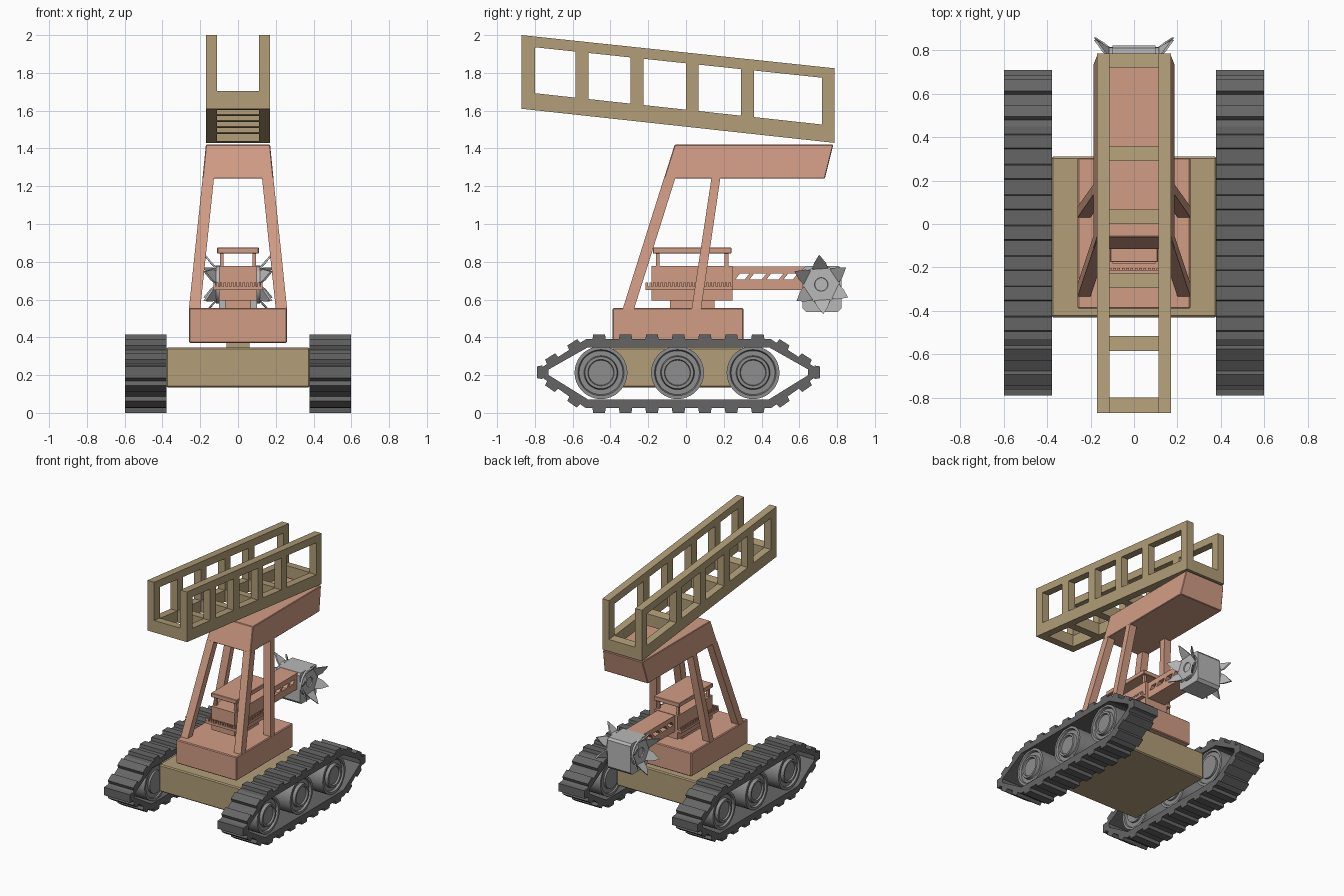
import bpy, bmesh, math
from mathutils import Vector

if "Cube" in bpy.data.objects:
    bpy.data.objects.remove(bpy.data.objects["Cube"])


def material(name, rgb):
    m = bpy.data.materials.new(name)
    m.diffuse_color = (*rgb, 1)
    m.use_nodes = True
    m.node_tree.nodes["Principled BSDF"].inputs["Base Color"].default_value = m.diffuse_color
    return m


TAN = material("tan", (0.445, 0.342, 0.19))
SALMON = material("salmon", (0.64, 0.335, 0.235))
TRACK = material("track_grey", (0.13, 0.13, 0.13))
WHEEL = material("wheel_grey", (0.27, 0.27, 0.27))
STEEL = material("light_steel", (0.48, 0.48, 0.48))


def mesh(name, verts, faces, mat, bevel=0.0):
    me = bpy.data.meshes.new(name)
    me.from_pydata(verts, [], faces)
    bm = bmesh.new()
    bm.from_mesh(me)
    bmesh.ops.recalc_face_normals(bm, faces=bm.faces)
    bm.to_mesh(me)
    bm.free()
    ob = bpy.data.objects.new(name, me)
    bpy.context.collection.objects.link(ob)
    me.materials.append(mat)
    if bevel:
        b = ob.modifiers.new("bevel", 'BEVEL')
        b.width = bevel
        b.segments = 1
    return ob


def loft(name, a, b, mat, bevel=0.0):
    """Closed solid between two matching outlines."""
    n = len(a)
    faces = [tuple(range(n)), tuple(range(n, 2 * n))]
    faces += [(i, (i + 1) % n, n + (i + 1) % n, n + i) for i in range(n)]
    return mesh(name, list(a) + list(b), faces, mat, bevel)


def prism(name, pts, x0, x1, mat, bevel=0.0):
    """Side outline (y, z) extruded along x."""
    return loft(name, [(x0, *p) for p in pts], [(x1, *p) for p in pts], mat, bevel)


def box(name, x, y, z, mat, bevel=0.0):
    return prism(name, [(y[0], z[0]), (y[1], z[0]), (y[1], z[1]), (y[0], z[1])], *x, mat, bevel)


def rect(x, y, z):
    return [(x[0], y[0], z), (x[1], y[0], z), (x[1], y[1], z), (x[0], y[1], z)]


def panel(name, ys, rows, x0, x1, mat, skew=0.0):
    """Plate with window holes in every odd column of the middle row."""
    pts = []
    for i, y in enumerate(ys):
        inner = 0 < i < len(ys) - 1
        for r, z in enumerate(rows(y)):
            pts.append((y + (skew if inner and r >= 2 else 0), z))
    n = len(pts)
    solid = {(c, r) for c in range(len(ys) - 1) for r in range(3) if not (r == 1 and c % 2)}
    verts = [(x0, *p) for p in pts] + [(x1, *p) for p in pts]
    faces = []
    for c, r in solid:
        k = c * 4 + r
        quad = [k, k + 4, k + 5, k + 1]
        faces += [quad, [v + n for v in quad]]
        for (a, b), nb in zip(zip(quad, quad[1:] + quad[:1]),
                              [(c, r - 1), (c + 1, r), (c, r + 1), (c - 1, r)]):
            if nb not in solid:
                faces.append([a, b, b + n, a + n])
    return mesh(name, verts, faces, mat)


def lathe(name, prof, y, z, mat, seg=36):
    """Profile (x, radius) turned about an x-directed axle."""
    verts = [(x, y + r * math.cos(2 * math.pi * s / seg), z + r * math.sin(2 * math.pi * s / seg))
             for x, r in prof for s in range(seg)]
    faces = [tuple(range(seg)), tuple(range(len(verts) - seg, len(verts)))]
    for i in range(len(prof) - 1):
        for s in range(seg):
            t = (s + 1) % seg
            faces.append((i * seg + s, i * seg + t, (i + 1) * seg + t, (i + 1) * seg + s))
    ob = mesh(name, verts, faces, mat)
    bpy.context.view_layer.objects.active = ob
    ob.select_set(True)
    bpy.ops.object.shade_smooth_by_angle(angle=math.radians(35))
    ob.select_set(False)
    return ob


# Tracks: belt loop, tread pads, three road wheels per side
outer = [(-.765, .24), (-.53, .39), (.45, .39), (.685, .24),
         (.685, .19), (.45, .025), (-.53, .025), (-.765, .19)]
inner = [(-.727, .23), (-.52, .347), (.44, .347), (.647, .23),
         (.647, .2), (.44, .072), (-.52, .072), (-.727, .2)]
counts = [2, 7, 2, 1, 2, 7, 2, 1]
for side, label in ((1, "right"), (-1, "left")):
    xa, xb = side * .378, side * .598
    n = 8
    verts = [(x, *p) for x in (xa, xb) for ring in (outer, inner) for p in ring]
    faces = []
    for i in range(n):
        j = (i + 1) % n
        faces += [(i, j, j + n, i + n), (i + 2*n, j + 2*n, j + 3*n, i + 3*n),
                  (i, j, j + 2*n, i + 2*n), (i + n, j + n, j + 3*n, i + 3*n)]
    mesh(label + "_track_belt", verts, faces, TRACK)
    for i in range(n):
        a, b = Vector(outer[i]), Vector(outer[(i + 1) % n])
        d = (b - a).normalized()
        up = Vector((-d.y, d.x))
        for k in range(counts[i]):
            c = a.lerp(b, (k + .5) / counts[i])
            prism(label + "_tread_pad", [c - d*.036 - up*.004, c + d*.036 - up*.004,
                                         c + d*.031 + up*.025, c - d*.031 + up*.025], xa, xb, TRACK)
    for y in (-.45, -.045, .355):
        prof = [(.385, .085), (.4, .085), (.4, .118), (.39, .122), (.39, .14), (.578, .14),
                (.578, .122), (.562, .116), (.562, .09), (.585, .085), (.585, .07), (.572, .066)]
        lathe(label + "_road_wheel", [(side * x, r) for x, r in prof], y, .213, WHEEL)

# Chassis, swivel and base
box("chassis", (-.38, .38), (-.43, .31), (.135, .345), TAN, .008)
box("base_swivel", (-.06, .06), (-.1, .02), (.34, .375), TAN)
box("base", (-.26, .26), (-.39, .305), (.37, .555), SALMON, .006)

# Four leaning legs and the tapered head they carry
for s, label in ((1, "right"), (-1, "left")):
    for part, yb, yt in (("front", (-.335, -.275), (-.116, -.056)), ("rear", (.03, .08), (.135, .182))):
        loft(f"{part}_{label}_leg", rect((s * .2, s * .26), yb, .55),
             rect((s * .127, s * .187), yt, 1.245), SALMON)
loft("head", rect((-.188, .188), (-.117, .735), 1.24), rect((-.17, .17), (-.06, .78), 1.42), SALMON, .004)

# Sloping launch rail cage: two windowed sides and the cross bars
cols = [-.87, -.80, -.585, -.515, -.295, -.225, 0, .067, .29, .36, .72, .785]


def low(y):
    return 1.61 - .109 * (y + .87)


def cage_rows(y):
    top = 2.0 - .106 * (y + .87)
    return [low(y), low(y) + .09, top - .057, top]


for s, label in ((1, "right"), (-1, "left")):
    panel(label + "_rail_side", cols, cage_rows, s * .112, s * .17, TAN)
for i in range(0, len(cols), 2):
    y0, y1 = cols[i], cols[i + 1]
    prism("rail_cross_bar", [(y0, low(y0)), (y1, low(y1)), (y1, low(y1) + .093), (y0, low(y0) + .093)],
          -.113, .113, TAN)

# Small turret with toothed rim and roof on posts
box("turret_neck", (-.07, .07), (-.085, .15), (.55, .6), SALMON)
box("turret_body", (-.1, .1), (-.183, .245), (.595, .778), SALMON)
box("turret_rim", (-.132, .132), (-.215, .245), (.65, .67), SALMON)
for k in range(23):
    y = -.208 + k * .02
    for x in (-.124, .124):
        box("rim_tooth", (x - .006, x + .006), (y - .006, y + .006), (.668, .69), SALMON)
for k in range(12):
    x = -.11 + k * .02
    box("rim_tooth", (x - .006, x + .006), (-.214, -.202), (.668, .69), SALMON)
for x in (-.085, .085):
    for y in (-.15, .215):
        box("roof_post", (x - .009, x + .009), (y - .01, y + .01), (.775, .845), SALMON)
box("turret_roof", (-.11, .11), (-.175, .24), (.843, .876), SALMON, .003)

# Slotted arm carrying the cutter drum
panel("cutter_arm", [.24, .26, .31, .335, .4, .425, .49, .515, .565, .64],
      lambda y: [.65, .705, .737, .775], -.075, .075, SALMON, .025)
prism("cutter_drum", [(.617, .555), (.635, .535), (.805, .535), (.823, .555),
                      (.823, .76), (.81, .777), (.63, .777), (.617, .76)], -.1, .1, STEEL)

# Cutter discs with outward-bent teeth
cy, cz = .716, .68
for s, label in ((1, "right"), (-1, "left")):
    lathe(label + "_cutter_disc", [(s * .095, .1), (s * .116, .1), (s * .116, .036),
                                   (s * .108, .034)], cy, cz, STEEL, 24)
    for k in range(6):
        a = math.radians(34 + 60 * k)

        def ring(offset):
            spec = [(.09, -.5, .1), (.09, .5, .1), (.12, .25, .135), (.158, 0, .172), (.115, -.3, .135)]
            return [(s * (x + offset), cy + r * math.cos(a + t), cz + r * math.sin(a + t))
                    for r, t, x in spec]
        loft(label + "_cutter_tooth", ring(0), ring(.012), STEEL)
